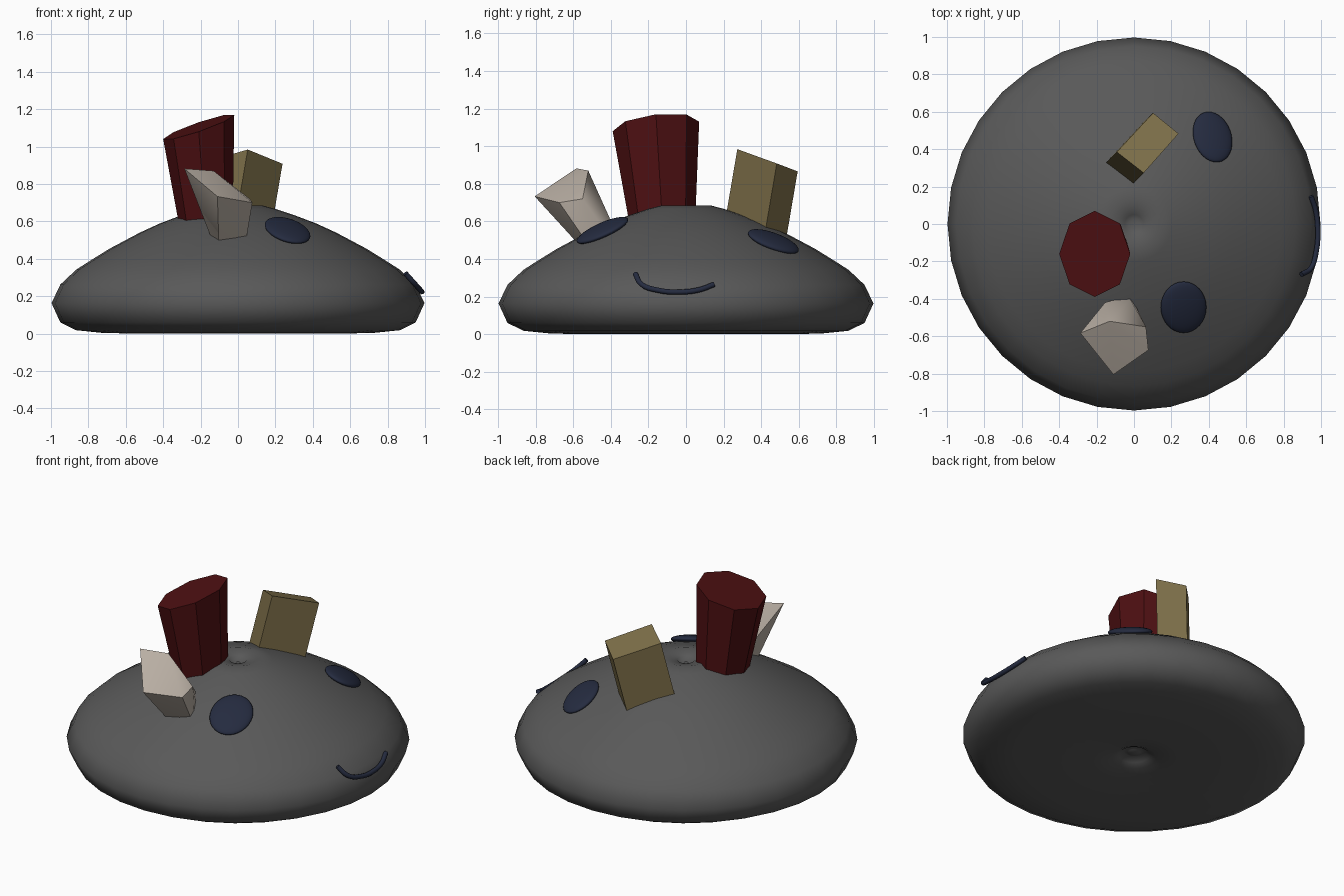
import bpy, bmesh, math
from mathutils import Vector, Matrix

if "Cube" in bpy.data.objects:
    bpy.data.objects.remove(bpy.data.objects["Cube"])


def material(name, rgb):
    m = bpy.data.materials.new(name)
    m.diffuse_color = (*rgb, 1)
    m.use_nodes = True
    m.node_tree.nodes["Principled BSDF"].inputs["Base Color"].default_value = m.diffuse_color
    return m


STONE = material("dark_grey", (0.10, 0.10, 0.10))
RED = material("dark_red", (0.075, 0.005, 0.006))
TAN = material("tan", (0.20, 0.155, 0.065))
PALE = material("pale", (0.50, 0.44, 0.38))
NAVY = material("navy", (0.018, 0.024, 0.05))


def finish(name, bm, mat, smooth=None):
    bmesh.ops.recalc_face_normals(bm, faces=bm.faces[:])
    me = bpy.data.meshes.new(name)
    bm.to_mesh(me)
    bm.free()
    me.materials.append(mat)
    ob = bpy.data.objects.new(name, me)
    bpy.context.collection.objects.link(ob)
    if smooth:
        bpy.ops.object.select_all(action='DESELECT')
        ob.select_set(True)
        bpy.context.view_layer.objects.active = ob
        bpy.ops.object.shade_smooth_by_angle(angle=math.radians(smooth))
    return ob


def prism(name, top, bottom, mat):
    """Closed solid between two matching rings of points."""
    bm = bmesh.new()
    t = [bm.verts.new(p) for p in top]
    b = [bm.verts.new(p) for p in bottom]
    n = len(t)
    bm.faces.new(t)
    bm.faces.new(b[::-1])
    for i in range(n):
        j = (i + 1) % n
        bm.faces.new((t[j], t[i], b[i], b[j]))
    return finish(name, bm, mat)


# Domed body, lathed, with a small dimple at both poles
profile = [(0, 0.655), (0.025, 0.64), (0.05, 0.665), (0.085, 0.672), (0.13, 0.685),
           (0.2, 0.667), (0.31, 0.63), (0.42, 0.588), (0.525, 0.54), (0.685, 0.455),
           (0.79, 0.39), (0.865, 0.342), (0.95, 0.262), (0.997, 0.163), (0.95, 0.06),
           (0.865, 0.018), (0.716, 0.003), (0.5, 0), (0.25, 0), (0.13, 0.012),
           (0.09, 0.03), (0.06, 0.055), (0.035, 0.045), (0, 0.035)]
bm = bmesh.new()
pts = [bm.verts.new((r, 0, z)) for r, z in profile]
edges = [bm.edges.new(p) for p in zip(pts, pts[1:])]
bmesh.ops.spin(bm, geom=pts + edges, cent=(0, 0, 0), axis=(0, 0, 1),
               angle=math.tau, steps=32, use_merge=True)
bmesh.ops.remove_doubles(bm, verts=bm.verts[:], dist=1e-4)
finish("body", bm, STONE, 80)

# Red eight-sided tapered block with slanted top
top, bottom = [], []
for i in range(8):
    c, s = math.cos(i * math.tau / 8), math.sin(i * math.tau / 8)
    dx, dy = 0.19 * c, 0.23 * s
    top.append((-0.21 + dx, -0.16 + dy, 1.105 + 0.34 * dx + 0.11 * dy))
    bottom.append((-0.165 + 0.135 * c, -0.12 + 0.165 * s, 0.5))
prism("red_block", top, bottom, RED)

# Tan leaning box
top = [Vector(p) for p in ((0.052, 0.273, 0.984), (0.238, 0.483, 0.908),
                           (0.102, 0.594, 0.866), (-0.092, 0.385, 0.942))]
lean = Vector((-0.17, -0.17, -1)) * 0.45
prism("tan_box", top, [p + lean for p in top], TAN)

# Pale crystal chunk
bm = bmesh.new()
for p in ((-0.287, -0.583, 0.882), (-0.13, -0.52, 0.87), (-0.11, -0.805, 0.733),
          (0.077, -0.674, 0.70), (0.064, -0.55, 0.72), (-0.02, -0.405, 0.615),
          (-0.155, -0.42, 0.63), (-0.10, -0.50, 0.40), (0.03, -0.48, 0.42),
          (-0.02, -0.38, 0.48)):
    bm.verts.new(p)
bmesh.ops.convex_hull(bm, input=bm.verts[:])
finish("pale_crystal", bm, PALE, 45)


# Eyes: flattened spheres lying in the tangent plane of the dome
def eye(name, centre, slope, long_r, short_r, turn):
    grad = -slope * Vector(centre[:2]).normalized()
    normal = Vector((-grad.x, -grad.y, 1)).normalized() * 0.03

    def axis(length, ang):
        d = Vector((math.cos(ang), math.sin(ang))) * length
        return Vector((d.x, d.y, d.dot(grad)))
    a = math.radians(90 + turn)
    mat = Matrix((axis(short_r, a - math.pi / 2), axis(long_r, a), normal)).transposed().to_4x4()
    bm = bmesh.new()
    bmesh.ops.create_uvsphere(bm, u_segments=32, v_segments=16, radius=1,
                              matrix=Matrix.Translation(centre) @ mat)
    finish(name, bm, NAVY, 80)


eye("eye_near", (0.265, -0.445, 0.552), 0.5, 0.137, 0.122, 0)
eye("eye_far", (0.42, 0.465, 0.493), 0.55, 0.139, 0.10, 20)

# Smiling mouth: thin tube in a slanted plane
cu = bpy.data.curves.new("mouth", 'CURVE')
cu.dimensions = '3D'
cu.bevel_depth = 0.014
cu.bevel_resolution = 3
cu.use_fill_caps = True
path = [(-0.27, 0.322), (-0.235, 0.264), (-0.145, 0.233), (-0.04, 0.224),
        (0.07, 0.236), (0.148, 0.264)]
sp = cu.splines.new('BEZIER')
sp.bezier_points.add(len(path) - 1)
for bp, (y, z) in zip(sp.bezier_points, path):
    bp.co = (0.982 - 0.9 * (z - 0.225), y, z)
    bp.handle_left_type = bp.handle_right_type = 'AUTO'
cu.materials.append(NAVY)
mouth = bpy.data.objects.new("mouth", cu)
bpy.context.collection.objects.link(mouth)
